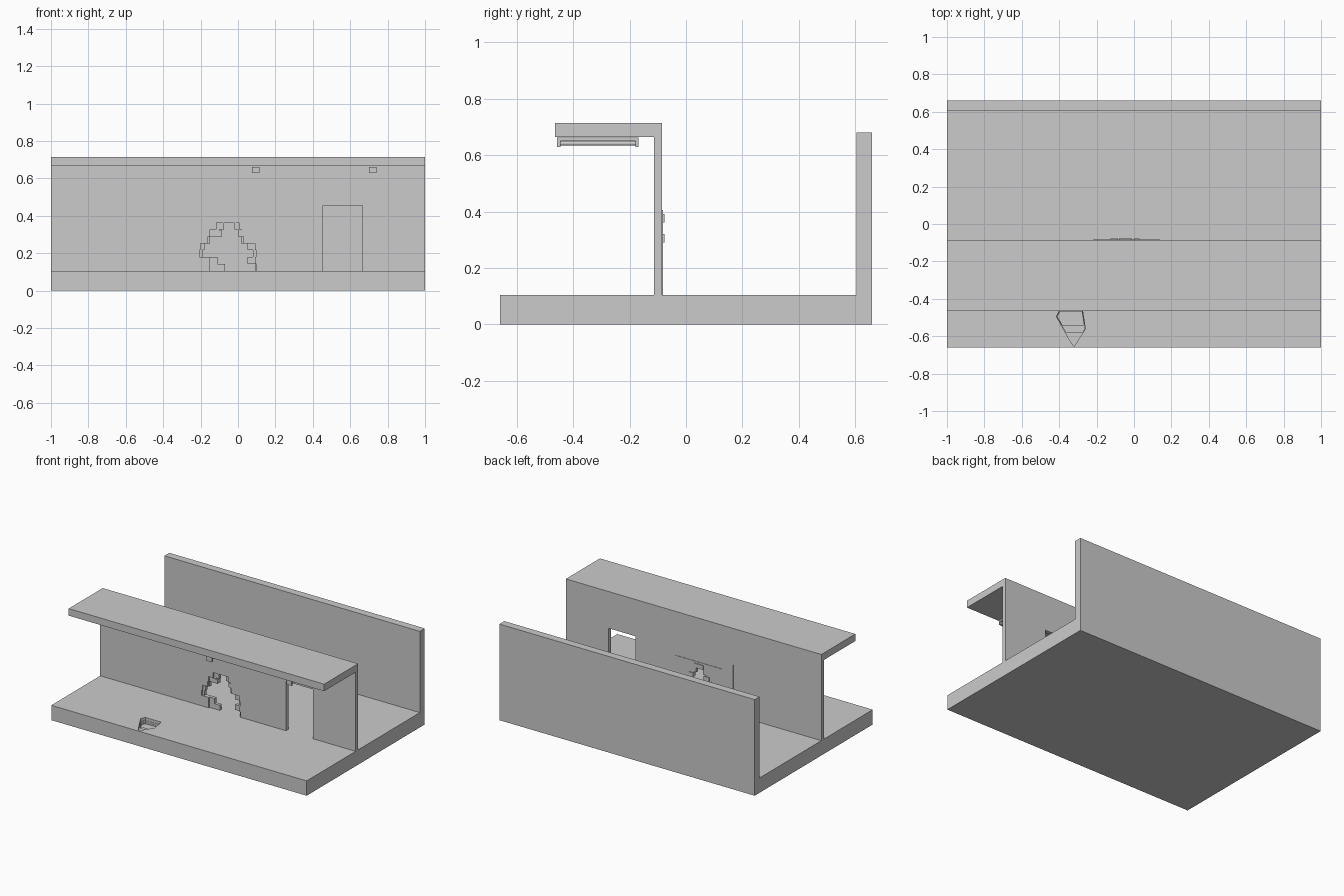
import bpy, bmesh
from mathutils import Vector

if "Cube" in bpy.data.objects:
    bpy.data.objects.remove(bpy.data.objects["Cube"])


def prism(name, pts, axis, a, b):
    """Extrude a 2D outline along an axis from a to b."""
    def to3d(p, d):
        if axis == 'x':
            return (d, p[0], p[1])
        if axis == 'y':
            return (p[0], d, p[1])
        return (p[0], p[1], d)
    bm = bmesh.new()
    lo = [bm.verts.new(to3d(p, a)) for p in pts]
    hi = [bm.verts.new(to3d(p, b)) for p in pts]
    bm.faces.new(lo)
    bm.faces.new(hi[::-1])
    n = len(pts)
    for i in range(n):
        j = (i + 1) % n
        bm.faces.new((lo[j], lo[i], hi[i], hi[j]))
    bmesh.ops.recalc_face_normals(bm, faces=bm.faces)
    me = bpy.data.meshes.new(name)
    bm.to_mesh(me)
    bm.free()
    ob = bpy.data.objects.new(name, me)
    bpy.context.collection.objects.link(ob)
    return ob


def box(name, x0, x1, y0, y1, z0, z1):
    return prism(name, [(x0, y0), (x1, y0), (x1, y1), (x0, y1)], 'z', z0, z1)


F = 0.105        # floor level
ROOF = 0.665     # underside of the canopy

# Floor slab and tall back wall as one L profile
floor = prism("floor_and_back_wall",
              [(-0.66, 0), (0.66, 0), (0.66, 0.68), (0.605, 0.68), (0.605, F), (-0.66, F)],
              'x', -1, 1)

# Broken pit in the floor, stepped deeper toward the back
pit_steps = [
    ([(-0.415, -0.495), (-0.40, -0.465), (-0.275, -0.465), (-0.26, -0.56),
      (-0.32, -0.655), (-0.345, -0.62)], 0.02),
    ([(-0.412, -0.495), (-0.398, -0.467), (-0.277, -0.467), (-0.263, -0.56),
      (-0.275, -0.58), (-0.362, -0.58)], 0.032),
    ([(-0.408, -0.495), (-0.396, -0.469), (-0.279, -0.469), (-0.268, -0.54),
      (-0.383, -0.54)], 0.042),
]
for i, (pts, depth) in enumerate(pit_steps):
    cutter = prism(f"pit_cutter_{i}", pts, 'z', F - depth, F + 0.02)
    cutter.hide_render = True
    cutter.hide_viewport = False
    m = floor.modifiers.new("pit", 'BOOLEAN')
    m.operation = 'DIFFERENCE'
    m.solver = 'EXACT'
    m.object = cutter
bpy.context.view_layer.objects.active = floor
for m in list(floor.modifiers):
    bpy.ops.object.modifier_apply(modifier=m.name)
for ob in [o for o in bpy.data.objects if o.name.startswith("pit_cutter")]:
    bpy.data.objects.remove(ob)

# Brick hole: left and right edge of every course, bottom to top
COURSE = 0.037
inner = [(-0.07, 0.09), (-0.11, 0.05), (-0.19, 0.08), (-0.18, 0.05),
         (-0.15, 0.015), (-0.10, 0.0), (-0.075, -0.02)]
outer = [(-0.15, 0.10), (-0.15, 0.09), (-0.205, 0.095), (-0.20, 0.09),
         (-0.16, 0.03), (-0.15, 0.02), (-0.115, 0.005)]


def hole_outline(rows):
    left, right = [], []
    for i, (l, r) in enumerate(rows):
        z0, z1 = F + i * COURSE, F + (i + 1) * COURSE
        left += [(l, z0), (l, z1)]
        right += [(r, z0), (r, z1)]
    return left + right[::-1]


def notch(x0, x1, top):
    return [(x0, F), (x0, top), (x1, top), (x1, F)]


def wall_layer(name, notches, y0, y1, x0=-1, x1=1, top=ROOF):
    pts = [(x0, F)]
    for n in notches:
        pts += n
    return prism(name, pts + [(x1, F), (x1, top), (x0, top)], 'y', y0, y1)


# Shop wall in layers: front plaster, brick core, rear skin with a closed door recess
doorway = notch(0.455, 0.665, 0.455)
closed_door = notch(-0.515, -0.31, 0.455)
wall_layer("wall_front_plaster", [hole_outline(outer), doorway], -0.113, -0.104)
wall_layer("wall_brick_core", [hole_outline(inner), doorway], -0.104, -0.089)
wall_layer("wall_rear_skin", [closed_door, hole_outline(inner), doorway], -0.089, -0.085)

# Thin raised patch around the hole on the rear, with loose bricks
wall_layer("rear_brick_patch", [hole_outline(inner)], -0.085, -0.082, -0.22, 0.14, 0.405)
for i, (x0, x1, z0) in enumerate([(-0.08, -0.01, 0.362), (0.0, 0.03, 0.29), (-0.125, -0.085, 0.29)]):
    box(f"loose_brick_{i}", x0, x1, -0.107, -0.077, z0, z0 + 0.03)

# Canopy
box("canopy", -1, 1, -0.465, -0.085, ROOF, 0.715)

# Strip lamps under the canopy
for i, x in enumerate((0.095, 0.72)):
    box(f"lamp_housing_{i}", x - 0.02, x + 0.02, -0.457, -0.168, 0.651, 0.662)
    for k, y in enumerate((-0.457, -0.18)):
        box(f"lamp_end_{i}_{k}", x - 0.02, x + 0.02, y, y + 0.012, 0.63, 0.652)
    bpy.ops.mesh.primitive_cylinder_add(vertices=12, radius=0.008, depth=0.27,
                                        location=(x, -0.3125, 0.642),
                                        rotation=(1.5708, 0, 0))
    tube = bpy.context.object
    tube.name = f"lamp_tube_{i}"
    bpy.ops.object.shade_smooth_by_angle()
